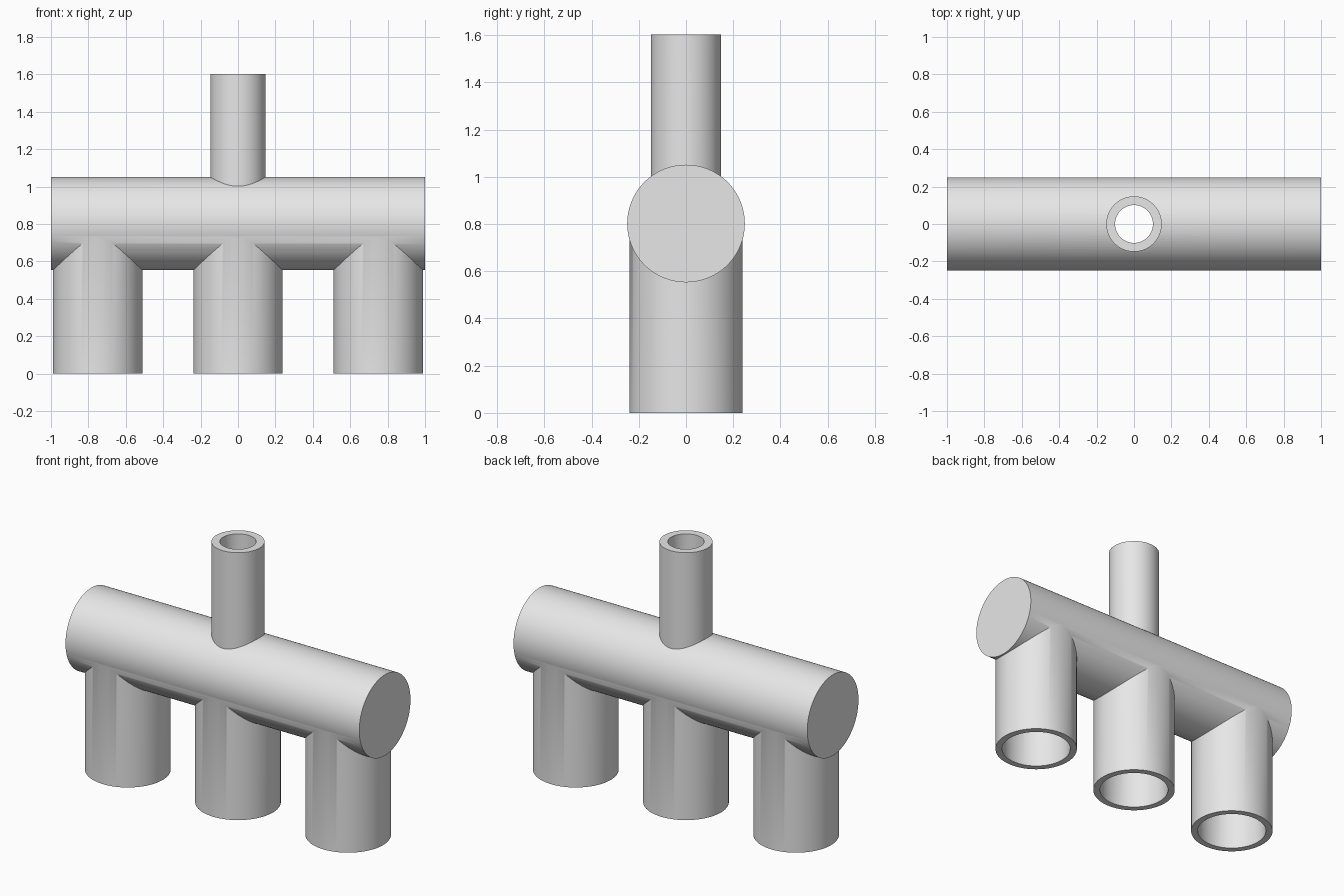
import bpy
import math

if "Cube" in bpy.data.objects:
    bpy.data.objects.remove(bpy.data.objects["Cube"], do_unlink=True)

AXIS_Z = 0.802
HEIGHT = 1.603
LEG_X = (-0.75, 0.0, 0.75)

steel = bpy.data.materials.new("plain grey")
steel.use_nodes = True
steel.diffuse_color = (0.8, 0.8, 0.8, 1)
steel.node_tree.nodes["Principled BSDF"].inputs["Base Color"].default_value = (0.8, 0.8, 0.8, 1)


def upright(name, radius, x, low, high):
    bpy.ops.mesh.primitive_cylinder_add(vertices=96, radius=radius, depth=high - low,
                                        location=(x, 0, (low + high) / 2))
    bpy.context.object.name = name
    return bpy.context.object


def lengthwise(name, radius, half):
    bpy.ops.mesh.primitive_cylinder_add(vertices=96, radius=radius, depth=2 * half,
                                        location=(0, 0, AXIS_Z),
                                        rotation=(0, math.pi / 2, 0))
    bpy.context.object.name = name
    return bpy.context.object


def combine(base, other, operation):
    mod = base.modifiers.new(operation.lower(), 'BOOLEAN')
    mod.operation = operation
    mod.solver = 'EXACT'
    mod.object = other
    bpy.context.view_layer.objects.active = base
    bpy.ops.object.modifier_apply(modifier=mod.name)
    bpy.data.objects.remove(other, do_unlink=True)


# Outer shell: header, three lower outlets and one upper inlet
manifold = lengthwise("pipe_manifold", 0.249, 1.0)
for x in LEG_X:
    combine(manifold, upright("outlet", 0.239, x, 0, AXIS_Z), 'UNION')
combine(manifold, upright("inlet", 0.148, 0, AXIS_Z, HEIGHT), 'UNION')

# Inner passages, with the header ends left closed
bore = lengthwise("bore", 0.208, 0.96)
for x in LEG_X:
    combine(bore, upright("outlet_bore", 0.2, x, -0.1, AXIS_Z + 0.01), 'UNION')
combine(bore, upright("inlet_bore", 0.101, 0, AXIS_Z, HEIGHT + 0.1), 'UNION')
combine(manifold, bore, 'DIFFERENCE')

# Finish
manifold.data.materials.clear()
manifold.data.materials.append(steel)
bpy.ops.object.select_all(action='DESELECT')
manifold.select_set(True)
bpy.context.view_layer.objects.active = manifold
bpy.ops.object.shade_smooth_by_angle(angle=math.radians(30))
